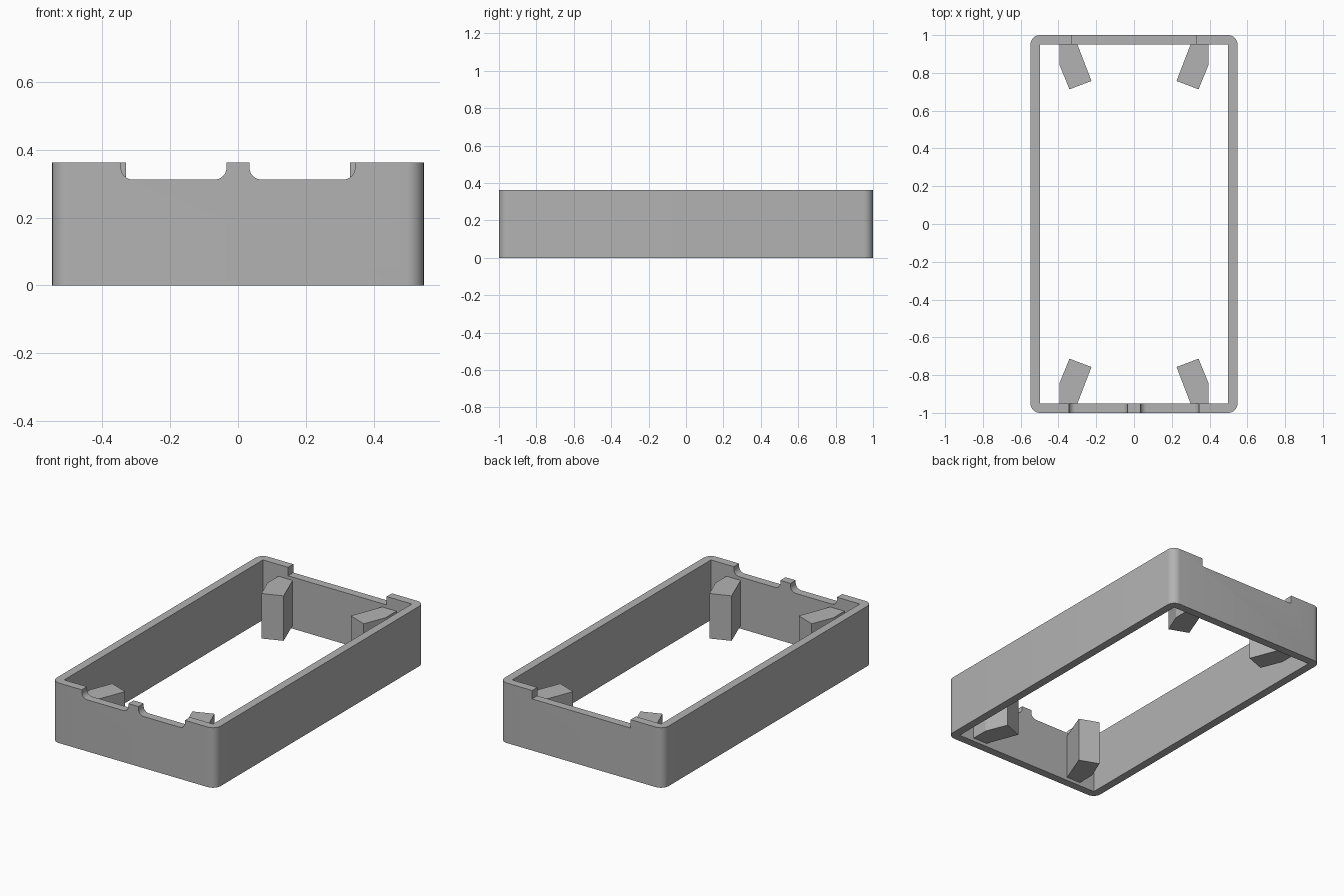
import bpy, bmesh
from math import sin, cos, pi
from mathutils import Vector

if "Cube" in bpy.data.objects:
    bpy.data.objects.remove(bpy.data.objects["Cube"], do_unlink=True)

HALF_X, HALF_Y, HEIGHT = 0.548, 1.0, 0.363
WALL, RADIUS = 0.05, 0.05
NOTCH_Z = 0.312

grey = bpy.data.materials.new("plain grey")
grey.use_nodes = True
grey.diffuse_color = (0.45, 0.45, 0.45, 1)
grey.node_tree.nodes["Principled BSDF"].inputs["Base Color"].default_value = (0.45, 0.45, 0.45, 1)


def prism(name, outline, direction):
    """Extrude a closed 3D outline along a direction."""
    bm = bmesh.new()
    face = bm.faces.new([bm.verts.new(p) for p in outline])
    top = bmesh.ops.extrude_face_region(bm, geom=[face])["geom"]
    bmesh.ops.translate(bm, vec=Vector(direction),
                        verts=[v for v in top if isinstance(v, bmesh.types.BMVert)])
    bmesh.ops.recalc_face_normals(bm, faces=bm.faces)
    mesh = bpy.data.meshes.new(name)
    bm.to_mesh(mesh)
    bm.free()
    obj = bpy.data.objects.new(name, mesh)
    bpy.context.collection.objects.link(obj)
    mesh.materials.append(grey)
    return obj


def rounded_corner(cx, cy, r, start, steps=8):
    angles = [start + pi / 2 * i / steps for i in range(steps + 1)]
    return [(cx + r * cos(a), cy + r * sin(a)) for a in angles]


def rectangle(hx, hy):
    return [(hx, hy), (-hx, hy), (-hx, -hy), (hx, -hy)]


def cut(target, cutter):
    mod = target.modifiers.new(cutter.name, "BOOLEAN")
    mod.operation, mod.solver, mod.object = "DIFFERENCE", "EXACT", cutter
    bpy.context.view_layer.objects.active = target
    bpy.ops.object.modifier_apply(modifier=mod.name)
    bpy.data.objects.remove(cutter, do_unlink=True)


# Frame with rounded outer corners
plan = []
for i, (x, y) in enumerate(rectangle(HALF_X - RADIUS, HALF_Y - RADIUS)):
    plan += rounded_corner(x, y, RADIUS, i * pi / 2)
frame = prism("frame", [(x, y, 0) for x, y in plan], (0, 0, HEIGHT))

# Open middle with square inner corners
inner = rectangle(HALF_X - WALL, HALF_Y - WALL)
cut(frame, prism("opening", [(x, y, -0.1) for x, y in inner], (0, 0, 1)))

# Two front notches with rounded lower corners
near, far, r = 0.034, 0.345, 0.035
notch = [(far, 0.5), (near, 0.5)]
notch += rounded_corner(near + r, NOTCH_Z + r, r, pi)
notch += rounded_corner(far - r, NOTCH_Z + r, r, 1.5 * pi)
for side in (1, -1):
    cut(frame, prism("front_notch", [(side * x, -1.1, z) for x, z in notch], (0, 0.3, 0)))

# One wide square notch in the back wall
wide = [(-0.33, NOTCH_Z), (0.33, NOTCH_Z), (0.33, 0.5), (-0.33, 0.5)]
cut(frame, prism("back_notch", [(x, 0.8, z) for x, z in wide], (0, 0.3, 0)))

# Smooth rounded corners, crisp edges
bpy.ops.object.select_all(action="DESELECT")
frame.select_set(True)
bpy.context.view_layer.objects.active = frame
bpy.ops.object.shade_smooth_by_angle(angle=pi / 6)

# Four angled posts standing off the end walls
post = [(0.395, 0.952), (0.395, 0.845), (0.342, 0.713), (0.225, 0.757), (0.30, 0.952)]
for end, sy in (("back", 1), ("front", -1)):
    for side, sx in (("left", 1), ("right", -1)):
        prism(f"{end}_{side}_post", [(sx * x, sy * y, 0.02) for x, y in post], (0, 0, 0.272))
